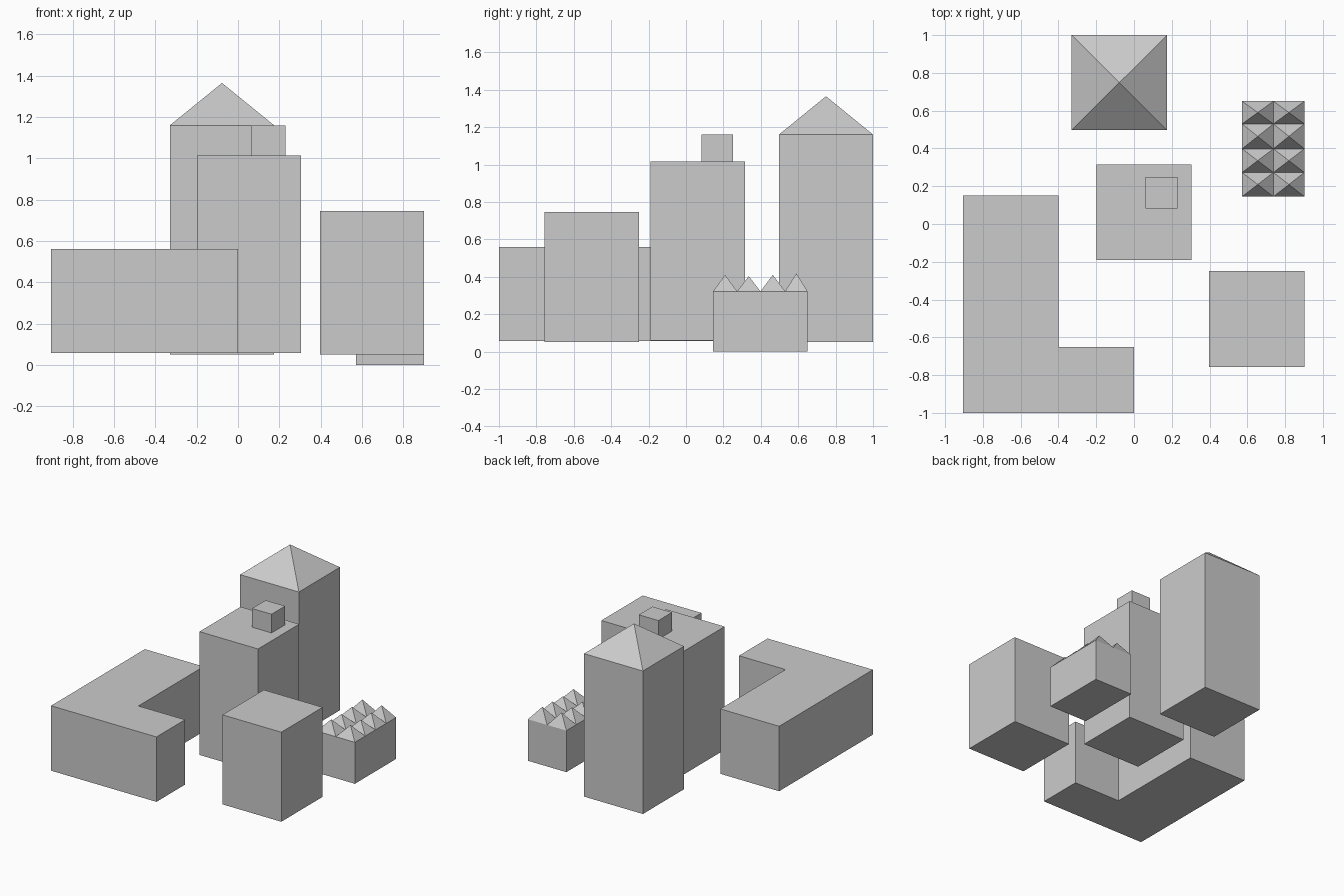
import bpy, bmesh
from mathutils import Vector

if "Cube" in bpy.data.objects:
    bpy.data.objects.remove(bpy.data.objects["Cube"])


def finish(name, bm):
    bmesh.ops.recalc_face_normals(bm, faces=bm.faces)
    mesh = bpy.data.meshes.new(name)
    bm.to_mesh(mesh)
    bm.free()
    obj = bpy.data.objects.new(name, mesh)
    bpy.context.collection.objects.link(obj)
    return obj


def prism(name, outline, z0, z1, apex=None):
    """Extrude a plan outline upward; optionally raise the roof to a centre point."""
    bm = bmesh.new()
    base = bm.faces.new([bm.verts.new((x, y, z0)) for x, y in outline])
    ext = bmesh.ops.extrude_face_region(bm, geom=[base], use_keep_orig=True)["geom"]
    top_verts = [g for g in ext if isinstance(g, bmesh.types.BMVert)]
    bmesh.ops.translate(bm, verts=top_verts, vec=(0, 0, z1 - z0))
    if apex is not None:
        top = [g for g in ext if isinstance(g, bmesh.types.BMFace)
               and all(abs(v.co.z - z1) < 1e-5 for v in g.verts)]
        tip = bmesh.ops.poke(bm, faces=top)["verts"][0]
        tip.co.z = apex
    return finish(name, bm)


def rect(x0, x1, y0, y1):
    return [(x0, y0), (x1, y0), (x1, y1), (x0, y1)]


# L-shaped low block
prism("l_shaped_block", [(-0.905, -1), (0, -1), (0, -0.65), (-0.4, -0.65),
                         (-0.4, 0.15), (-0.905, 0.15)], 0.056, 0.56)

# Tall tower with pyramid roof
prism("pyramid_tower", rect(-0.33, 0.175, 0.497, 1.0), 0.05, 1.16, apex=1.365)

# Middle tower and its rooftop box
prism("middle_tower", rect(-0.198, 0.305, -0.19, 0.315), 0.058, 1.015)
prism("rooftop_box", rect(0.062, 0.23, 0.083, 0.25), 1.015, 1.16)

# Plain block at the right
prism("right_block", rect(0.397, 0.902, -0.757, -0.25), 0.05, 0.745)

# Small hall with a 2 x 4 field of roof pyramids
xs = [0.572, 0.738, 0.902]
ys = [0.145, 0.273, 0.398, 0.53, 0.65]
peaks = [0.41, 0.403, 0.41, 0.418]
z_roof = 0.322
bm = bmesh.new()
grid = [[bm.verts.new((x, y, z_roof)) for y in ys] for x in xs]
for i in range(2):
    for j in range(4):
        ring = [grid[i][j], grid[i + 1][j], grid[i + 1][j + 1], grid[i][j + 1]]
        centre = sum((v.co for v in ring), Vector()) / 4
        tip = bm.verts.new((centre.x, centre.y, peaks[j]))
        for k in range(4):
            bm.faces.new((ring[k], ring[(k + 1) % 4], tip))
# Walls drop from the roof border to the ground
border = [e for e in bm.edges if e.is_boundary]
ext = bmesh.ops.extrude_edge_only(bm, edges=border)["geom"]
for v in ext:
    if isinstance(v, bmesh.types.BMVert):
        v.co.z = 0
bmesh.ops.contextual_create(bm, geom=[e for e in bm.edges if e.is_boundary])
finish("sawtooth_hall", bm)
